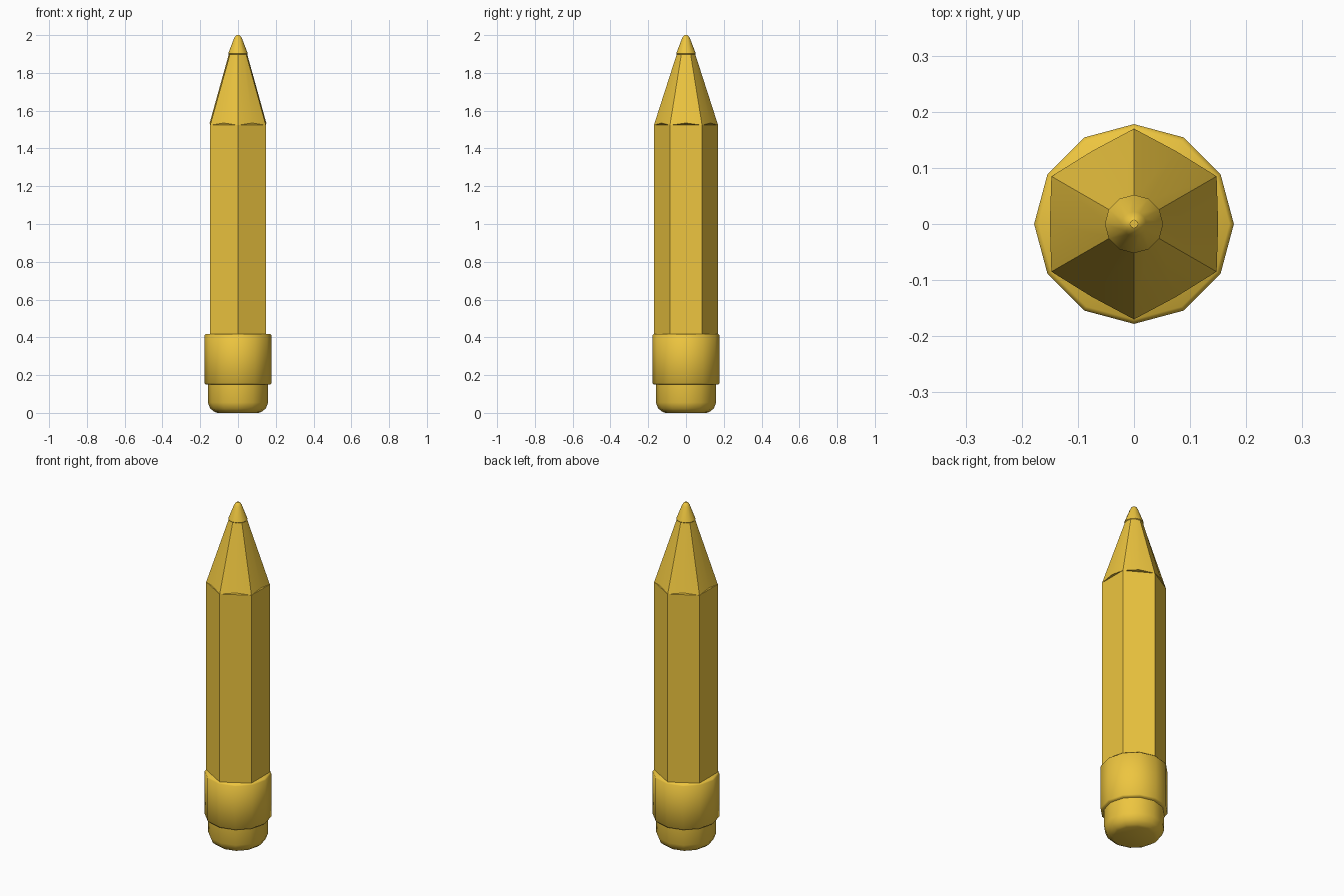
import bpy, bmesh
from math import pi, cos, sin, radians

if "Cube" in bpy.data.objects:
    bpy.data.objects.remove(bpy.data.objects["Cube"])

yellow = bpy.data.materials.new("yellow")
yellow.diffuse_color = (0.85, 0.56, 0.05, 1)
yellow.use_nodes = True
yellow.node_tree.nodes["Principled BSDF"].inputs["Base Color"].default_value = yellow.diffuse_color


def lathe(name, profile, sides, start=0.0, smooth=35):
    """Stack polygon rings of (radius, z); optional third value is (radius, z) for odd corners."""
    bm = bmesh.new()
    rings = []
    for point in profile:
        ring = []
        for i in range(sides):
            r, z = point[2] if len(point) > 2 and i % 2 else point[:2]
            a = start + 2 * pi * i / sides
            ring.append(bm.verts.new((r * cos(a), r * sin(a), z)))
        rings.append(ring)
    for low, high in zip(rings, rings[1:]):
        for i in range(sides):
            j = (i + 1) % sides
            bm.faces.new((low[i], low[j], high[j], high[i]))
    bm.faces.new(rings[0][::-1])
    bm.faces.new(rings[-1])
    mesh = bpy.data.meshes.new(name)
    bm.to_mesh(mesh)
    bm.free()
    mesh.materials.append(yellow)
    obj = bpy.data.objects.new(name, mesh)
    bpy.context.collection.objects.link(obj)
    bpy.ops.object.select_all(action='DESELECT')
    obj.select_set(True)
    bpy.context.view_layer.objects.active = obj
    if smooth:
        bpy.ops.object.shade_smooth_by_angle(angle=radians(smooth))
    return obj


# Rounded eraser at the foot
lathe("eraser", [(0.11, 0), (0.125, 0.006), (0.147, 0.023), (0.16, 0.055), (0.16, 0.16)], 12)

# Band with slightly softened rims
lathe("ferrule", [(0.17, 0.15), (0.178, 0.158), (0.178, 0.41), (0.17, 0.418)], 12, smooth=50)

# Hexagonal shaft, corners pointing front and back
lathe("shaft", [(0.17, 0.40), (0.17, 1.525)], 6, pi / 2, smooth=0)

# Sharpened cone, hexagonal at its base and round at the top
lathe("sharpened_cone", [(0.17, 1.523, (0.15, 1.535)), (0.047, 1.905)], 12, pi / 2)

# Blunt point
lathe("point", [(0.046, 1.895), (0.052, 1.902), (0.022, 1.98), (0.014, 1.995), (0.007, 2.0)], 12)
